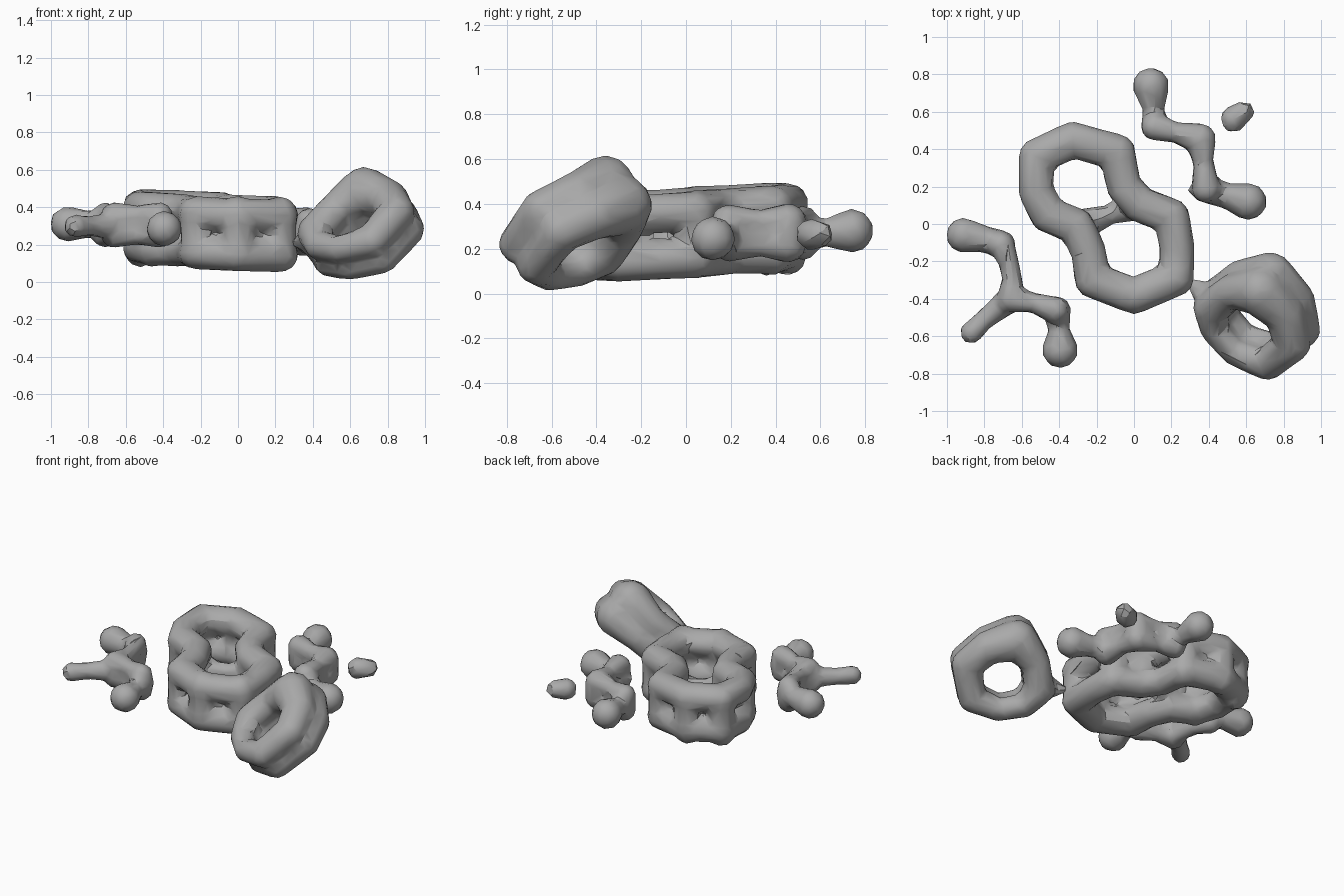
import bpy, bmesh, math
from mathutils import Vector, Matrix

cube = bpy.data.objects.get("Cube")
if cube:
    bpy.data.objects.remove(cube)

grey = bpy.data.materials.new("matte grey")
grey.use_nodes = True
GREY = (0.40, 0.40, 0.40, 1)
grey.diffuse_color = GREY
grey.node_tree.nodes["Principled BSDF"].inputs["Base Color"].default_value = GREY


def chain(bm, pts, closed=False, flat=1.0):
    """Run overlapping balls along points (x, y, z, radius)."""
    ends = pts[1:] + pts[:1] if closed else pts[1:]
    for a, b in zip(pts, ends):
        a, b = Vector(a), Vector(b)
        n = max(1, math.ceil((b - a).xyz.length / 0.025))
        for i in range(n + 1):
            p = a.lerp(b, i / n)
            m = Matrix.Translation(p.xyz) @ Matrix.Diagonal((1, 1, flat, 1))
            bmesh.ops.create_icosphere(bm, subdivisions=2, radius=p.w, matrix=m)


def blob(name, bm, voxel=0.02, keep=0.1):
    """Fuse the balls into one lumpy, faceted skin."""
    me = bpy.data.meshes.new(name)
    bm.to_mesh(me)
    bm.free()
    ob = bpy.data.objects.new(name, me)
    bpy.context.collection.objects.link(ob)
    me.materials.append(grey)
    fuse = ob.modifiers.new("fuse", 'REMESH')
    fuse.mode = 'VOXEL'
    fuse.voxel_size = voxel
    soft = ob.modifiers.new("soften", 'SMOOTH')
    soft.factor, soft.iterations = 0.5, 3
    facet = ob.modifiers.new("facet", 'DECIMATE')
    facet.ratio = keep
    bpy.ops.object.select_all(action='DESELECT')
    bpy.context.view_layer.objects.active = ob
    ob.select_set(True)
    bpy.ops.object.convert(target='MESH')
    bpy.ops.object.shade_smooth_by_angle(angle=math.radians(30))


def tilt(x, y):
    return 0.04 * y - 0.035 * x


# Double-decker figure-eight: two outlines with stout posts at the corners
outline = [(-.52, .36), (-.33, .45), (-.09, .385), (-.055, .2), (.03, .105), (.2, .04),
           (.23, -.12), (.225, -.29), (0, -.385), (-.22, -.3), (-.245, -.14),
           (-.31, -.01), (-.46, .05), (-.525, .18)]
corners = [p for i, p in enumerate(outline) if i not in (3, 6, 10, 13)]
bm = bmesh.new()
for z in (0.163, 0.373):
    chain(bm, [(x, y, z + tilt(x, y), 0.1 if (x, y) in corners else 0.096)
               for x, y in outline], True, 0.93)
for x, y in corners:
    chain(bm, [(x, y, 0.17, 0.092), (x, y, 0.37, 0.092)])
# Bridge across the waist
chain(bm, [(-.27, .0, .26, .085), (-.13, .05, .26, .055), (.0, .1, .26, .085)])
blob("figure_eight_body", bm)

# Large tilted ring: two layers along its axis, fat crown, thin lower front
axis = Vector((-.4, -.6, .69))
ring = [(.70, -.32, .44, .135), (.83, -.44, .395, .11), (.875, -.60, .325, .1),
        (.74, -.71, .175, .09), (.57, -.65, .13, .075), (.46, -.53, .15, .08),
        (.44, -.41, .22, .1), (.55, -.32, .345, .095)]
bm = bmesh.new()
for s in (-0.065, 0.065):
    chain(bm, [(*(Vector((x, y, z)) + axis * s), r) for x, y, z, r in ring], True)
# Tip reaching the body
chain(bm, [(.43, -.4, .22, .1), (.36, -.36, .22, .055), (.31, -.32, .21, .03)])
blob("tilted_ring", bm)


def strand(name, path, balls, zmid):
    """Paired thin strands joined by posts at the nodes, ending in balls."""
    bm = bmesh.new()
    for s in (-1, 1):
        chain(bm, [(x, y, zmid + s * 0.05, r) for x, y, r in path])
    for x, y, r in path:
        chain(bm, [(x, y, zmid - .05, r), (x, y, zmid + .05, r)])
    for branch in balls:
        chain(bm, branch)
    blob(name, bm, 0.018, 0.12)


# Left branched strand
strand("left_branch",
       [(-.71, -.11, .073), (-.67, -.2, .055), (-.65, -.3, .055), (-.66, -.4, .075),
        (-.54, -.42, .055), (-.42, -.46, .075)],
       [[(-.91, -.06, .31, .097), (-.8, -.08, .31, .073), (-.71, -.11, .31, .08)],
        [(-.66, -.4, .3, .075), (-.8, -.51, .3, .055), (-.87, -.58, .3, .063)],
        [(-.41, -.46, .3, .075), (-.4, -.57, .29, .058), (-.395, -.675, .285, .098)]], 0.305)

# Rear zigzag strand
strand("rear_branch",
       [(.11, .52, .075), (.22, .49, .055), (.355, .455, .085), (.37, .33, .055),
        (.385, .19, .08)],
       [[(.09, .74, .28, .1), (.105, .62, .27, .06), (.11, .52, .27, .075)],
        [(.38, .19, .26, .08), (.5, .15, .25, .07), (.61, .12, .245, .102)],
        [(.38, .2, .26, .06), (.31, .18, .25, .025)]], 0.27)

# Loose droplet
bm = bmesh.new()
chain(bm, [(.53, .56, .265, .073), (.585, .6, .265, .06)])
blob("loose_droplet", bm, 0.02, 0.1)
